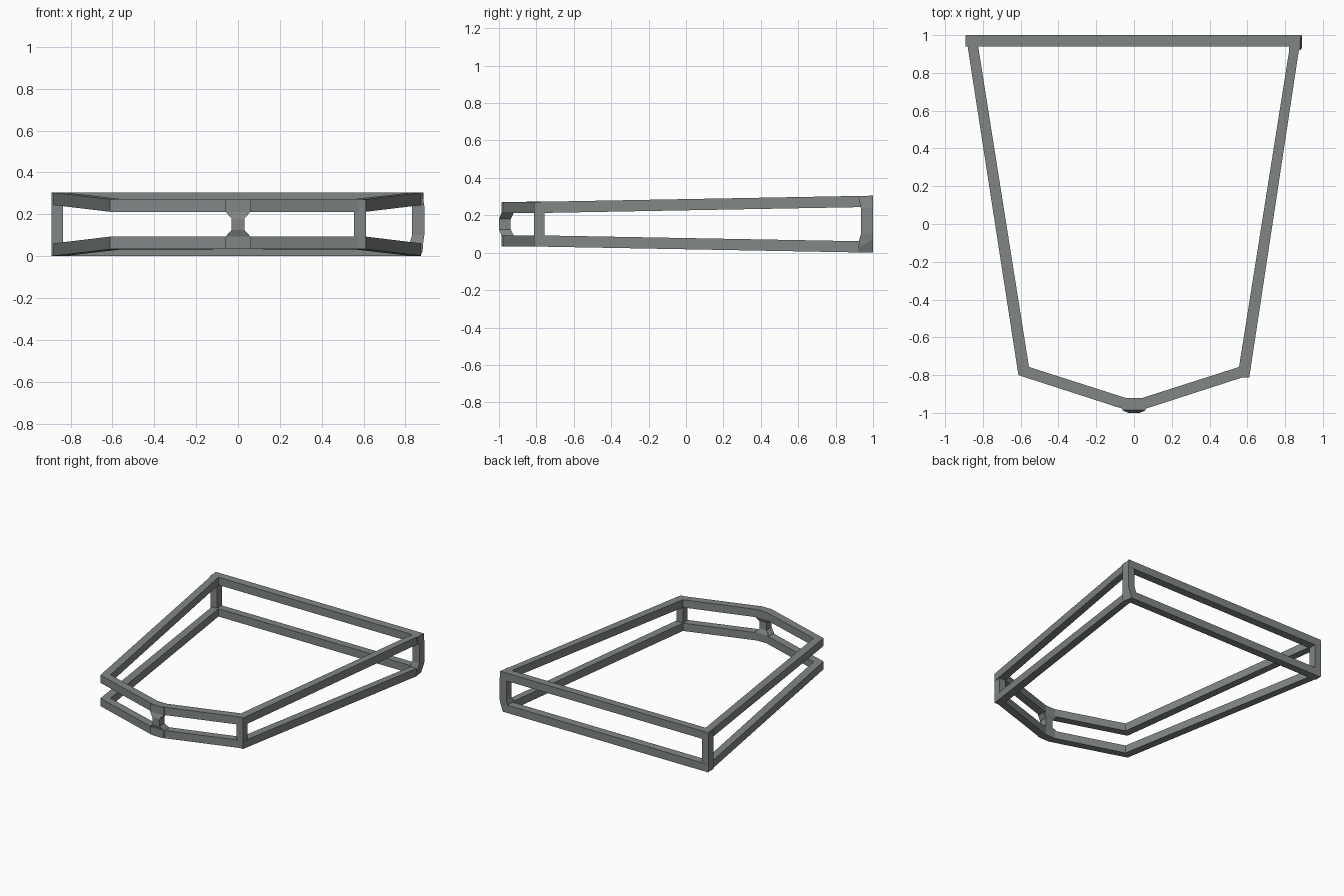
import bpy, bmesh
from mathutils import Vector

if "Cube" in bpy.data.objects:
    bpy.data.objects.remove(bpy.data.objects["Cube"])

T = 0.06  # rail height

OUTER = [(-0.89, 1.0), (0.885, 1.0), (0.612, -0.80), (0.04, -0.985), (-0.04, -0.985), (-0.612, -0.80)]
INNER = [(-0.825, 0.94), (0.825, 0.94), (0.556, -0.757), (0.04, -0.922), (-0.04, -0.922), (-0.556, -0.757)]

# dark grey for the whole frame
dark = bpy.data.materials.new("dark_grey")
dark.diffuse_color = (0.22, 0.24, 0.237, 1)
dark.use_nodes = True
dark.node_tree.nodes["Principled BSDF"].inputs["Base Color"].default_value = dark.diffuse_color


def finish(name, bm):
    bmesh.ops.recalc_face_normals(bm, faces=bm.faces)
    me = bpy.data.meshes.new(name)
    bm.to_mesh(me)
    bm.free()
    me.materials.append(dark)
    ob = bpy.data.objects.new(name, me)
    bpy.context.collection.objects.link(ob)
    return ob


def low(y):
    # the frame gets thinner towards the nose
    return 0.033 * (1 - max(y, -0.8)) / 1.8


def cut_corner(bm):
    # small chamfer on the lower back right corner
    a, b, c = Vector((0.873, 0.92, 0)), Vector((0.885, 1, 0.07)), Vector((0.86, 1, 0))
    n = (b - a).cross(c - a).normalized()
    if n.dot(Vector((0.885, 1, 0)) - a) < 0:
        n.negate()
    bmesh.ops.bisect_plane(bm, geom=bm.verts[:] + bm.edges[:] + bm.faces[:],
                           plane_co=a, plane_no=n, clear_outer=True)
    edges = [e for e in bm.edges if e.is_boundary]
    if edges:
        bmesh.ops.holes_fill(bm, edges=edges, sides=0)


def ring(name, upper):
    bm = bmesh.new()
    loops = []
    for pts, dz in ((OUTER, 0), (INNER, 0), (INNER, T), (OUTER, T)):
        zs = [0.305 - low(y) - T + dz if upper else low(y) + dz for x, y in pts]
        loops.append([bm.verts.new((x, y, z)) for (x, y), z in zip(pts, zs)])
    for k in range(4):
        a, b = loops[k], loops[(k + 1) % 4]
        for i in range(6):
            j = (i + 1) % 6
            bm.faces.new((a[i], a[j], b[j], b[i]))
    if not upper:
        cut_corner(bm)
    return finish(name, bm)


def loft(name, sections, cut=False):
    # each section: x0, x1, y0, y1, z
    bm = bmesh.new()
    rings = [[bm.verts.new(p) for p in ((a, c, z), (b, c, z), (b, d, z), (a, d, z))]
             for a, b, c, d, z in sections]
    for r, s in zip(rings, rings[1:]):
        for i in range(4):
            j = (i + 1) % 4
            bm.faces.new((r[i], r[j], s[j], s[i]))
    bm.faces.new(rings[0])
    bm.faces.new(rings[-1])
    if cut:
        cut_corner(bm)
    return finish(name, bm)


# upper and lower rails
ring("lower_rail", False)
ring("upper_rail", True)

# corner posts (the front left corner is open)
loft("back_left_post", [(-0.892, -0.837, 0.94, 0.999, z) for z in (0.004, 0.30)])
loft("back_right_post", [(0.82, 0.88, 0.92, 0.999, 0.003), (0.82, 0.885, 0.925, 0.999, 0.065),
                         (0.832, 0.89, 0.935, 0.999, 0.10), (0.832, 0.89, 0.935, 0.999, 0.24),
                         (0.82, 0.88, 0.92, 0.999, 0.304)], cut=True)
loft("front_right_post", [(0.555, 0.611, -0.812, -0.757, z) for z in (0.034, 0.271)])

# nose post, flared into both rails
flare = [(0.06, -0.986, -0.925, 0.036), (0.06, -0.987, -0.922, 0.093), (0.03, -1.0, -0.937, 0.125)]
half = [(-w, w, y0, y1, z) for w, y0, y1, z in flare]
loft("nose_post", half + [(a, b, c, d, 0.305 - z) for a, b, c, d, z in reversed(half)])
